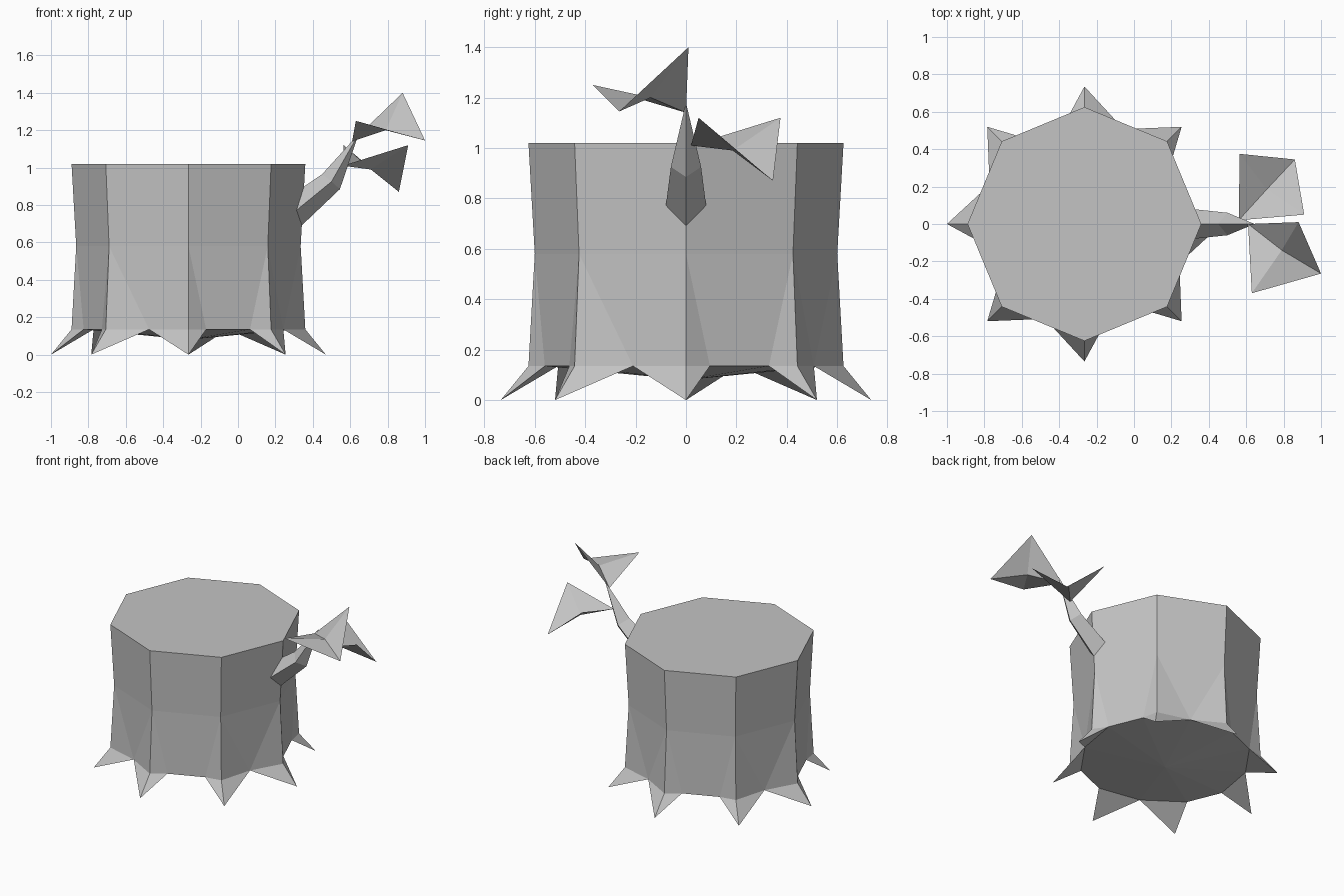
import bpy, math

if "Cube" in bpy.data.objects:
    bpy.data.objects.remove(bpy.data.objects["Cube"])

CX = -0.265  # trunk axis

grey = bpy.data.materials.new("plain grey")
grey.diffuse_color = (0.55, 0.55, 0.55, 1)
grey.use_nodes = True
grey.node_tree.nodes["Principled BSDF"].inputs["Base Color"].default_value = grey.diffuse_color


def make(name, verts, faces):
    mesh = bpy.data.meshes.new(name)
    mesh.from_pydata(verts, [], faces)
    mesh.materials.append(grey)
    mesh.update()
    obj = bpy.data.objects.new(name, mesh)
    bpy.context.collection.objects.link(obj)
    return obj


def polar(r, deg, z):
    a = math.radians(deg)
    return (CX + r * math.cos(a), r * math.sin(a), z)


# Stump: eight-sided trunk whose corners run out into pointed roots
verts, faces = [], []


def add(p):
    verts.append(p)
    return len(verts) - 1


top, mid, low, tip = ([add(polar(r, 45 * k, z)) for k in range(8)]
                      for r, z in ((0.625, 1.02), (0.60, 0.58), (0.625, 0.135), (0.735, 0.0)))
centre = add((CX, 0, 0.08))
# Gaps between roots alternate: two notch points, then one
gaps = []
for k in range(8):
    if k % 2 == 0:
        gaps.append([add(polar(0.568, 45 * k + d, 0.135)) for d in (9.6, 35.4)])
    else:
        gaps.append([add(polar(0.549, 45 * k + 22.5, 0.135))])

faces.append(top)
for k in range(8):
    n = (k + 1) % 8
    a, b = gaps[k][0], gaps[k][-1]
    prev = gaps[k - 1][-1]
    faces.append([mid[k], mid[n], top[n], top[k]])
    faces.append([low[k], a, mid[k]])
    faces.append(([a, b] if a != b else [a]) + [mid[n], mid[k]])
    faces.append([b, low[n], mid[n]])
    # root: two sides and underside
    faces.append([low[k], tip[k], a])
    faces.append([low[k], prev, tip[k]])
    faces.append([tip[k], prev, a])
    # shallow cone closing the bottom
    faces.append([a, prev, centre])
    if a != b:
        faces.append([b, a, centre])
make("stump", verts, faces)

# Branch: four-sided, bent and tapering to a point
bv = [(0.34, 0, 0.69), (0.31, 0.08, 0.77), (0.34, 0, 0.89), (0.31, -0.08, 0.77),
      (0.545, 0, 0.885), (0.50, 0.06, 0.925), (0.45, 0, 0.965), (0.50, -0.06, 0.925),
      (0.645, 0, 1.18)]
bf = [[3, 2, 1, 0]]
for i in range(4):
    j = (i + 1) % 4
    bf.append([i, j, j + 4, i + 4])
    bf.append([i + 4, j + 4, 8])
make("branch", bv, bf)


# Leaves: four-sided sheets creased to a middle point
def leaf(name, corners, middle):
    make(name, corners + [middle], [[i, (i + 1) % 4, 4] for i in range(4)])


leaf("upper_leaf", [(0.61, 0, 1.14), (0.63, -0.37, 1.25), (1.0, -0.265, 1.145), (0.88, 0.01, 1.4)],
     (0.79, -0.14, 1.20))
leaf("lower_leaf", [(0.56, 0.02, 1.01), (0.91, 0.05, 1.12), (0.86, 0.345, 0.87), (0.565, 0.375, 1.12)],
     (0.71, 0.185, 0.99))
